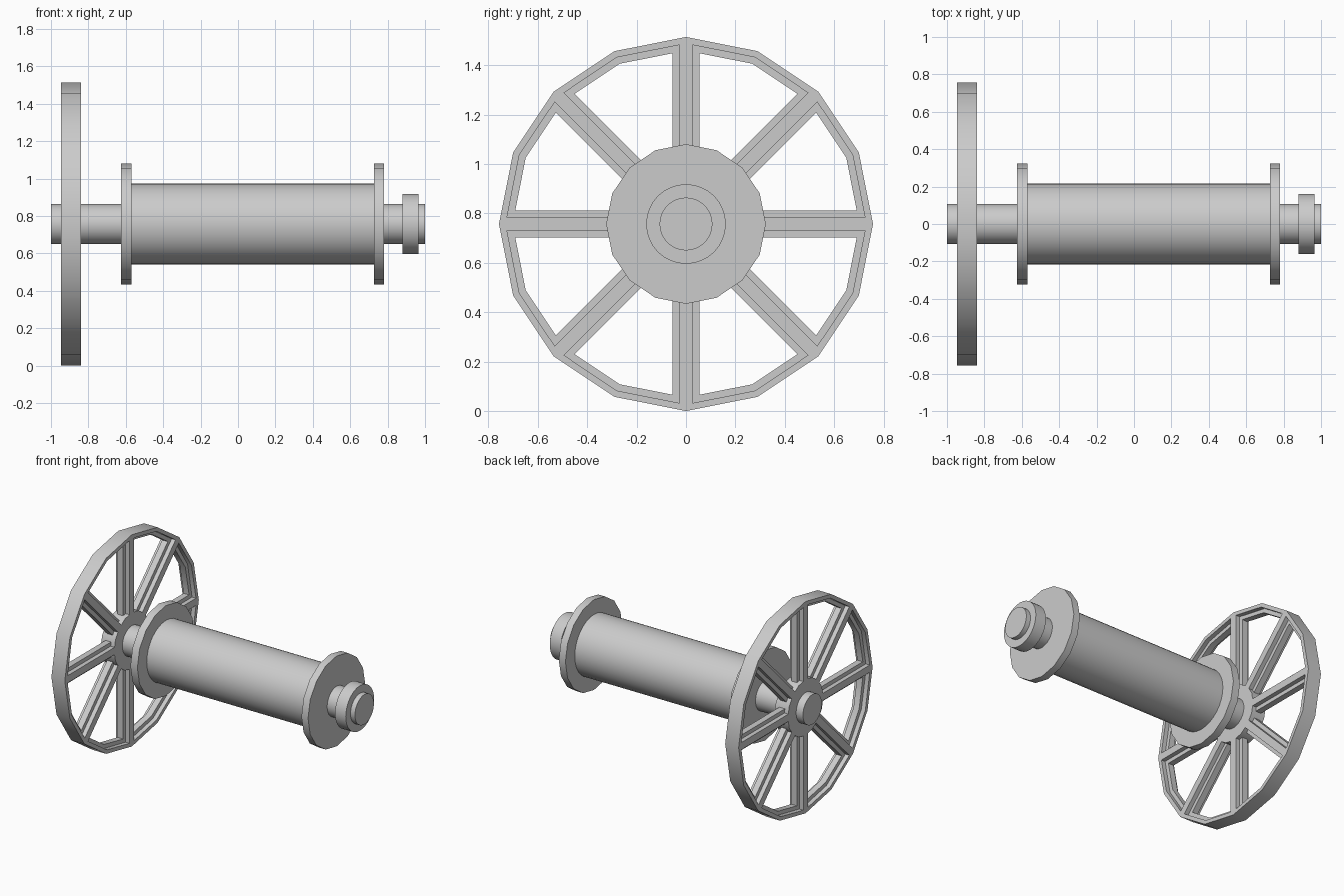
import bpy, bmesh, math
from mathutils import Matrix, Vector

if "Cube" in bpy.data.objects:
    bpy.data.objects.remove(bpy.data.objects["Cube"])

AXIS_Z = 0.757


def lathe(name, profile, sides, closed=False):
    """Revolve (x, radius) points about the x axis; cap the ends unless the profile is a loop."""
    bm = bmesh.new()
    rings = []
    for x, r in profile:
        rings.append([bm.verts.new((x, r * math.sin(math.tau * i / sides),
                                    AXIS_Z + r * math.cos(math.tau * i / sides)))
                      for i in range(sides)])
    pairs = list(zip(rings, rings[1:]))
    if closed:
        pairs.append((rings[-1], rings[0]))
    else:
        bm.faces.new(rings[0])
        bm.faces.new(rings[-1])
    for a, b in pairs:
        for i in range(sides):
            j = (i + 1) % sides
            bm.faces.new((a[i], a[j], b[j], b[i]))
    return finish(name, bm)


def finish(name, bm):
    bmesh.ops.recalc_face_normals(bm, faces=bm.faces)
    mesh = bpy.data.meshes.new(name)
    bm.to_mesh(mesh)
    bm.free()
    ob = bpy.data.objects.new(name, mesh)
    bpy.context.collection.objects.link(ob)
    bpy.ops.object.select_all(action='DESELECT')
    ob.select_set(True)
    bpy.context.view_layer.objects.active = ob
    bpy.ops.object.shade_smooth_by_angle(angle=math.radians(30))
    return ob


# Shaft, end collar and drum
lathe("shaft", [(-1, 0.107), (1, 0.107)], 32)
lathe("end_collar", [(0.88, 0.161), (0.965, 0.161)], 32)
lathe("drum", [(-0.60, 0.217), (0.75, 0.217)], 32)

# Drum flanges
lathe("left_flange", [(-0.625, 0.323), (-0.57, 0.323)], 16)
lathe("right_flange", [(0.728, 0.323), (0.78, 0.323)], 16)

# Wheel rim with a T-shaped section: wide tread, narrower inner web
WX, HALF, WEB = -0.893, 0.053, 0.022
lathe("wheel_rim", [(WX - HALF, 0.757), (WX + HALF, 0.757), (WX + HALF, 0.73),
                    (WX + WEB, 0.73), (WX + WEB, 0.702), (WX - WEB, 0.702),
                    (WX - WEB, 0.73), (WX - HALF, 0.73)], 16, closed=True)
lathe("wheel_hub", [(WX - HALF, 0.2), (WX + HALF, 0.2)], 16)

# Eight cross-section spokes: wide thin plate with a deep central rib
L0, L1 = 0.15, 0.735
outline = [(HALF, 0.026), (WEB, 0.026), (WEB, 0.054)]
quarter = outline + [(-x, y) for x, y in reversed(outline)]
section = quarter + [(-x, -y) for x, y in quarter]
for k in range(8):
    bm = bmesh.new()
    face = bm.faces.new([bm.verts.new((x, y, L0)) for x, y in section])
    ext = bmesh.ops.extrude_face_region(bm, geom=[face], use_keep_orig=True)
    top = [g for g in ext["geom"] if isinstance(g, bmesh.types.BMVert)]
    bmesh.ops.translate(bm, verts=top, vec=Vector((0, 0, L1 - L0)))
    bm.transform(Matrix.Translation((WX, 0, AXIS_Z)) @ Matrix.Rotation(k * math.pi / 4, 4, 'X'))
    finish(f"spoke_{k + 1}", bm)
